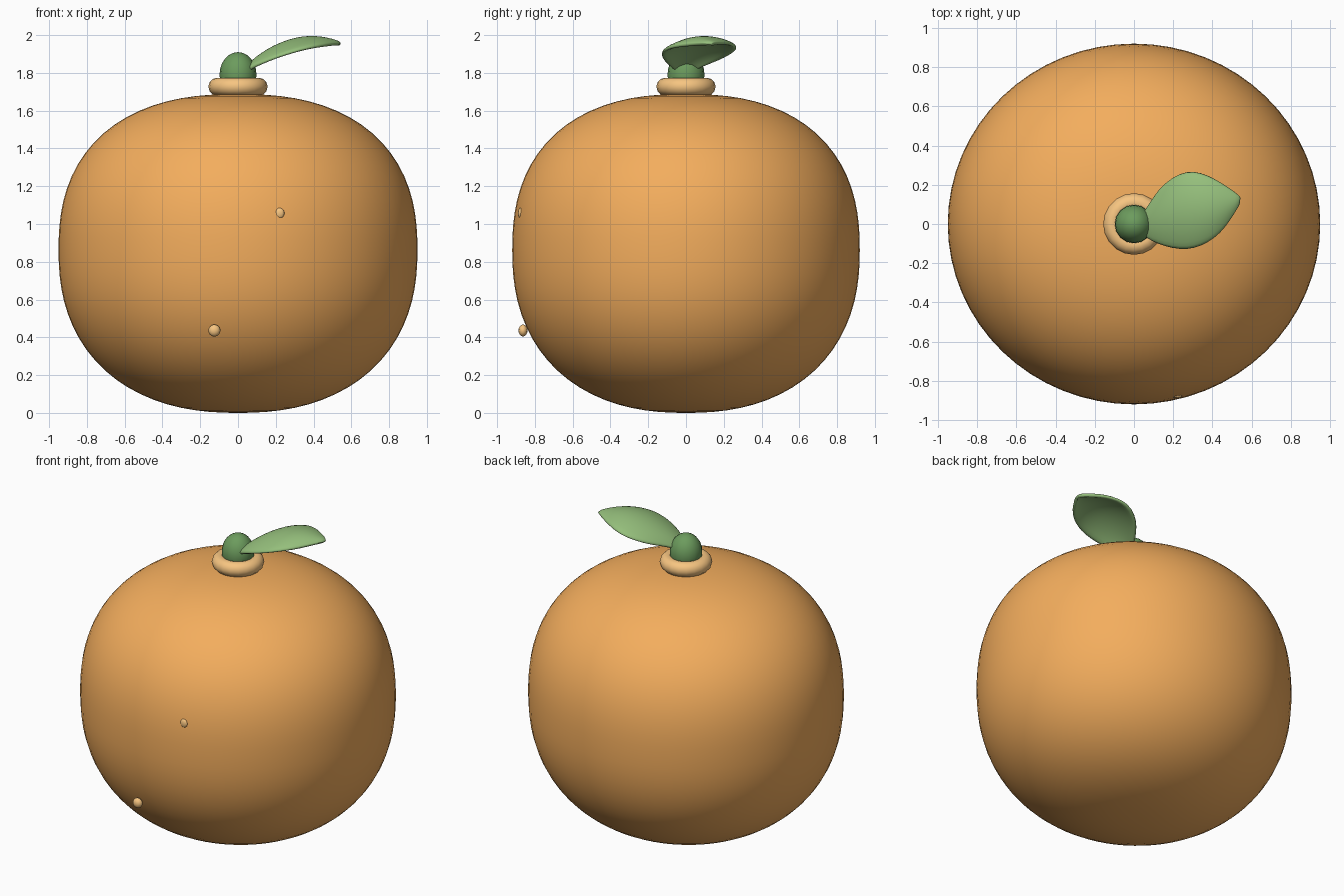
import bpy, bmesh, math

if "Cube" in bpy.data.objects:
    bpy.data.objects.remove(bpy.data.objects["Cube"])


def material(name, rgb):
    m = bpy.data.materials.new(name)
    m.diffuse_color = (*rgb, 1)
    m.use_nodes = True
    m.node_tree.nodes["Principled BSDF"].inputs["Base Color"].default_value = m.diffuse_color
    return m


ORANGE = material("peel_orange", (0.90, 0.42, 0.11))
PALE = material("pale_orange", (0.93, 0.56, 0.22))
STEM = material("stem_green", (0.15, 0.33, 0.11))
LEAF = material("leaf_green", (0.30, 0.52, 0.20))


def finish(obj, name, mat):
    obj.name = name
    obj.data.materials.append(mat)
    for p in obj.data.polygons:
        p.use_smooth = True
    return obj


def ball(name, loc, scale, mat, seg=24, rings=16):
    bpy.ops.mesh.primitive_uv_sphere_add(segments=seg, ring_count=rings, radius=1)
    o = bpy.context.object
    for v in o.data.vertices:
        v.co = [v.co[i] * scale[i] for i in range(3)]
    o.location = loc
    return finish(o, name, mat)


# Fruit body: sphere pushed to a slightly squarish profile
body = ball("fruit_body", (0, 0, 0.86), (1, 1, 1), ORANGE, 64, 40)
for v in body.data.vertices:
    r, z = math.hypot(v.co.x, v.co.y), v.co.z
    n = 2.4 if z > 0 else 2.3
    k = (abs(r) ** n + abs(z) ** n) ** (-1 / n)
    v.co = (v.co.x * k * 0.95, v.co.y * k * 0.92,
            z * k * (0.828 if z > 0 else 0.86))

# Collar ring around the stem
bpy.ops.mesh.primitive_torus_add(major_radius=0.11, minor_radius=0.047,
                                 major_segments=20, minor_segments=12,
                                 location=(0, 0, 1.727))
finish(bpy.context.object, "stem_collar", PALE)

# Rounded stem
ball("stem", (0, 0, 1.79), (0.098, 0.098, 0.12), STEM, 16, 12)

# Small peel bumps on the front
ball("peel_bump_upper", (0.22, -0.877, 1.057), (0.026, 0.012, 0.028), PALE, 12, 8)
ball("peel_bump_lower", (-0.125, -0.863, 0.436), (0.032, 0.024, 0.032), PALE, 12, 8)

# Leaf: stations of x, lower y, upper y, ridge height
stations = [
    (0.03, -0.05, 0.04, 1.825), (0.07, -0.08, 0.10, 1.865),
    (0.12, -0.108, 0.18, 1.905), (0.19, -0.13, 0.245, 1.947),
    (0.27, -0.138, 0.277, 1.979), (0.34, -0.12, 0.268, 1.994),
    (0.41, -0.082, 0.238, 1.997), (0.47, -0.02, 0.20, 1.988),
    (0.52, 0.06, 0.163, 1.975), (0.548, 0.112, 0.138, 1.962),
]
N = 10
bm = bmesh.new()
rows = []
for x, y0, y1, z in stations:
    row = []
    for i in range(N + 1):
        s = 2 * i / N - 1
        half = (y1 - y0) / 2
        drop = 0.055 * s * s * (half / 0.208)
        row.append(bm.verts.new((x, (y0 + y1) / 2 + half * s,
                                 z - drop + 0.012 * s * half / 0.208)))
    rows.append(row)
for a, b in zip(rows, rows[1:]):
    for i in range(N):
        bm.faces.new((a[i], b[i], b[i + 1], a[i + 1]))
mesh = bpy.data.meshes.new("leaf")
bm.to_mesh(mesh)
bm.free()
leaf = bpy.data.objects.new("leaf", mesh)
bpy.context.collection.objects.link(leaf)
finish(leaf, "leaf", LEAF)
solid = leaf.modifiers.new("thickness", "SOLIDIFY")
solid.thickness = 0.022
solid.offset = -1
sub = leaf.modifiers.new("smooth", "SUBSURF")
sub.levels = sub.render_levels = 1
